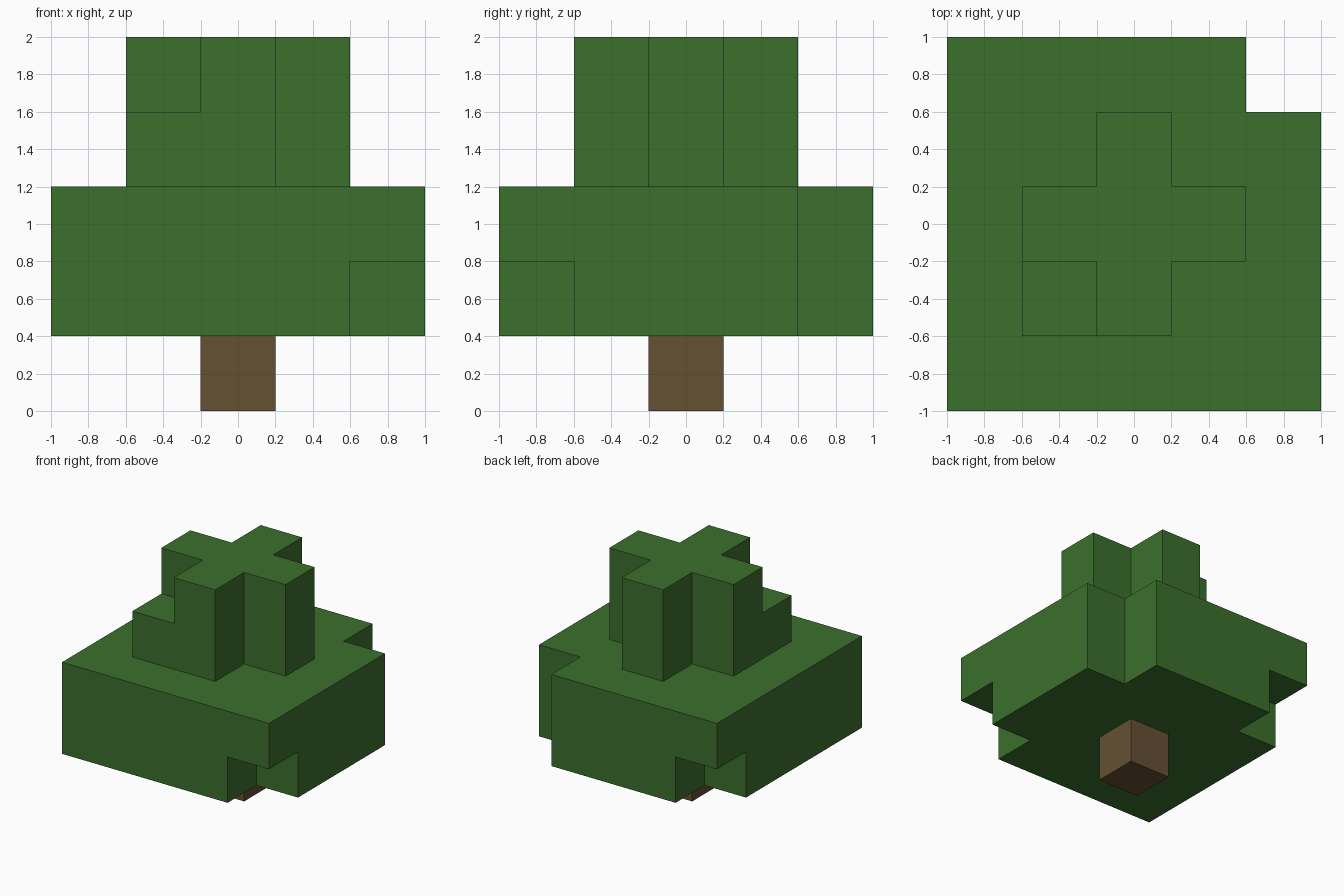
import bpy
import bmesh
from mathutils import Vector

CELL = 0.4  # the whole tree sits on a grid of cubes


def make_material(name, color):
    mat = bpy.data.materials.new(name)
    mat.use_nodes = True
    mat.diffuse_color = color
    mat.node_tree.nodes["Principled BSDF"].inputs["Base Color"].default_value = color
    return mat


def block_shape(name, cells, mat):
    """Build the closed outer skin of a set of grid cells (x, y centred, z layer)."""
    bm = bmesh.new()
    for cell in cells:
        center = (Vector(cell) + Vector((0, 0, 0.5))) * CELL
        for axis in range(3):
            for sign in (-1, 1):
                n = Vector((0, 0, 0))
                n[axis] = sign
                neighbour = tuple(int(c + d) for c, d in zip(cell, n))
                if neighbour in cells:
                    continue
                u = Vector((0, 0, 0))
                u[(axis + 1) % 3] = 1
                v = n.cross(u)
                corners = (-u - v, u - v, u + v, v - u)
                bm.faces.new([bm.verts.new(center + (n + c) * CELL / 2) for c in corners])
    # Weld the skin and merge flat regions into single faces
    bmesh.ops.remove_doubles(bm, verts=bm.verts, dist=0.001)
    bmesh.ops.dissolve_limit(bm, angle_limit=0.01, verts=bm.verts, edges=bm.edges)
    bmesh.ops.recalc_face_normals(bm, faces=bm.faces)
    mesh = bpy.data.meshes.new(name)
    bm.to_mesh(mesh)
    bm.free()
    mesh.materials.append(mat)
    obj = bpy.data.objects.new(name, mesh)
    bpy.context.collection.objects.link(obj)
    return obj


default = bpy.data.objects.get("Cube")
if default:
    bpy.data.objects.remove(default, do_unlink=True)

leaf_green = make_material("leaf green", (0.045, 0.162, 0.026, 1))
bark_brown = make_material("bark brown", (0.130, 0.082, 0.033, 1))

# Trunk: a single cube
block_shape("trunk", {(0, 0, 0)}, bark_brown)

# Wide lower foliage, two layers: one full corner and two low corners missing
wide = {(x, y, z) for x in range(-2, 3) for y in range(-2, 3) for z in (1, 2)}
wide -= {(2, 2, 1), (2, 2, 2), (2, -2, 1), (-2, 2, 1)}
block_shape("lower_foliage", wide, leaf_green)

# Cross-shaped crown, two layers, with one extra low corner block
crown = {(x, y, z) for x in (-1, 0, 1) for y in (-1, 0, 1) for z in (3, 4) if x * y == 0}
crown.add((-1, -1, 3))
block_shape("crown_foliage", crown, leaf_green)
